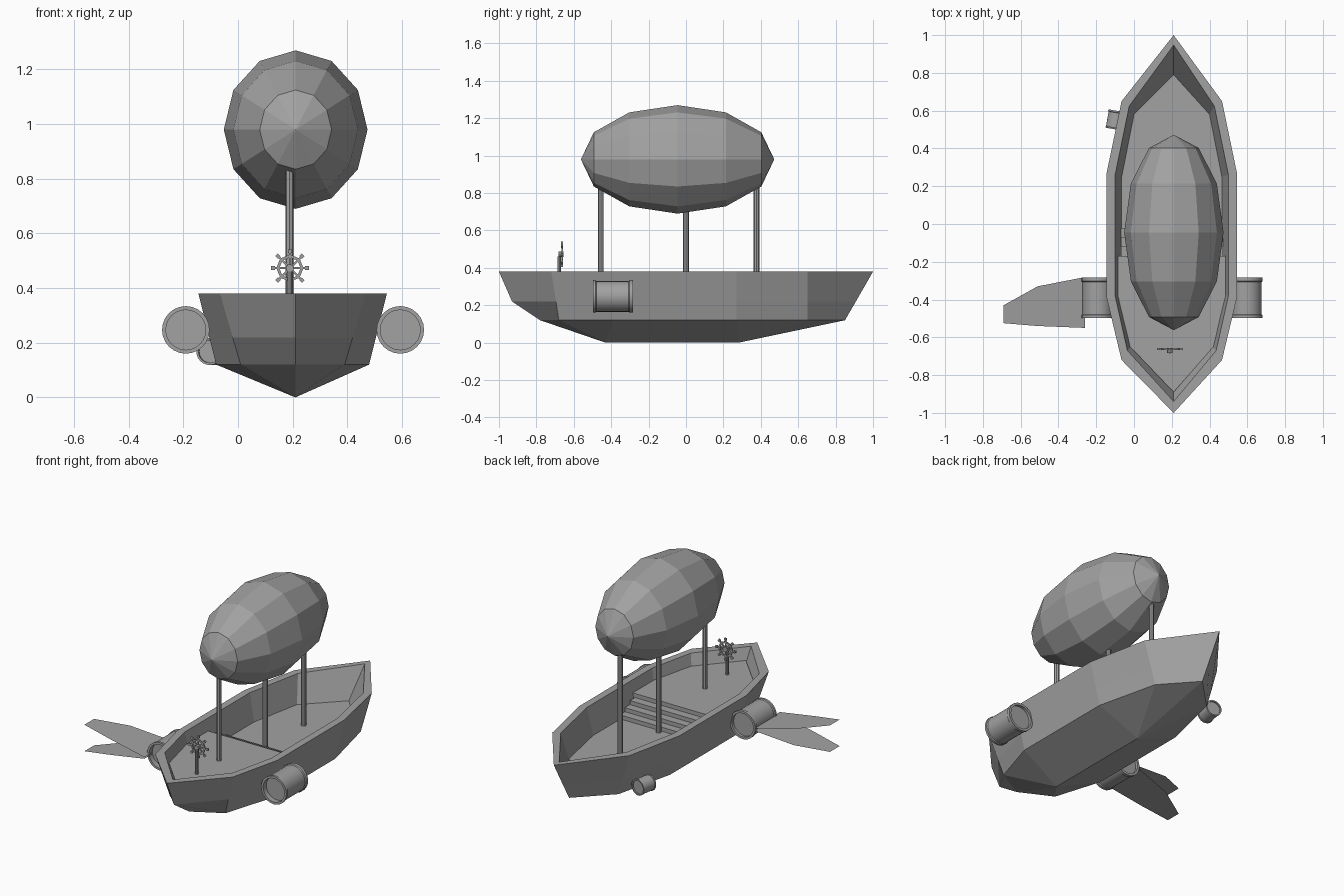
import bpy, bmesh, math
from mathutils import Vector, Matrix

if "Cube" in bpy.data.objects:
    bpy.data.objects.remove(bpy.data.objects["Cube"])

grey = bpy.data.materials.new("plain_grey")
grey.use_nodes = True
COLOUR = (0.36, 0.36, 0.36, 1)
grey.diffuse_color = COLOUR
grey.node_tree.nodes["Principled BSDF"].inputs["Base Color"].default_value = COLOUR

CX = 0.2        # hull centreline
DECK, UPPER, RIM = 0.21, 0.31, 0.38


def finish(name, bm, smooth=False):
    bmesh.ops.recalc_face_normals(bm, faces=bm.faces[:])
    mesh = bpy.data.meshes.new(name)
    bm.to_mesh(mesh)
    bm.free()
    mesh.materials.append(grey)
    ob = bpy.data.objects.new(name, mesh)
    bpy.context.collection.objects.link(ob)
    if smooth:
        bpy.ops.object.select_all(action='DESELECT')
        ob.select_set(True)
        bpy.context.view_layer.objects.active = ob
        bpy.ops.object.shade_smooth_by_angle(angle=math.radians(35))
    return ob


def outline(bm, z, tip_front, sides, tip_back):
    """Boat-shaped ring: front tip, one side, back tip, mirrored side."""
    pts = [(0.01, tip_front)] + sides + [(0.01, tip_back)]
    pts += [(-x, y) for x, y in reversed(sides)]
    return [bm.verts.new((CX + x, y, z)) for x, y in pts]


def bridge(bm, a, b):
    n = len(a)
    for i in range(n):
        j = (i + 1) % n
        bm.faces.new((a[i], a[j], b[j], b[i]))


def rod(name, start, end, radius, sides=8):
    start, end = Vector(start), Vector(end)
    d = end - start
    bm = bmesh.new()
    turn = d.to_track_quat('Z', 'Y').to_matrix().to_4x4()
    bmesh.ops.create_cone(bm, cap_ends=True, segments=sides, radius1=radius,
                          radius2=radius, depth=d.length,
                          matrix=Matrix.Translation((start + end) / 2) @ turn)
    return finish(name, bm, True)


def box(bm, centre, size, turn=Matrix()):
    bmesh.ops.create_cube(bm, size=1, matrix=Matrix.Translation(centre) @ turn
                          @ Matrix.Diagonal((*size, 1)))


def lathe(name, profile, place, sides=24):
    """Spin (radius, along) points about local y."""
    bm = bmesh.new()
    rings = []
    for r, y in profile:
        rings.append([bm.verts.new((r * math.cos(a), y, r * math.sin(a)))
                      for a in (math.tau * i / sides for i in range(sides))])
    for a, b in zip(rings, rings[1:]):
        bridge(bm, a, b)
    bm.faces.new(rings[0])
    bm.faces.new(rings[-1])
    bm.transform(place)
    return finish(name, bm, True)


# Hull: deck floor, inner wall, rim, outer wall, chine and keel
bm = bmesh.new()
floor_sides = [(.2, -.63), (.265, -.37), (.265, .25), (.2, .58)]
rings = [
    outline(bm, DECK, -.84, floor_sides, .79),
    outline(bm, RIM, -.94, [(.235, -.67), (.3, -.38), (.3, .26), (.225, .625)], .947),
    outline(bm, RIM, -1, [(.266, -.72), (.345, -.39), (.345, .27), (.266, .65)], 1),
    outline(bm, .22, -.93, [(.22, -.695), (.305, -.39), (.305, .27), (.22, .65)], .908),
    outline(bm, .12, -.78, [(.19, -.68), (.28, -.39), (.28, .27), (.19, .65)], .85),
]
for a, b in zip(rings, rings[1:]):
    bridge(bm, a, b)
bm.faces.new(rings[0])
chine = rings[-1]
keel_front = bm.verts.new((CX + .01, -.43, 0))
keel_back = bm.verts.new((CX + .01, .28, 0))
for i in range(10):
    a, b = chine[i], chine[(i + 1) % 10]
    if i in (2, 7):
        ends = (keel_back, keel_front) if i == 2 else (keel_front, keel_back)
        bm.faces.new((a, b, *ends))
    else:
        bm.faces.new((a, b, keel_back if 3 <= i <= 6 else keel_front))
finish("hull", bm)

# Raised front deck
bm = bmesh.new()


def deck_ring(z, tip, sides):
    pts = [(0.01, tip)] + sides + [(-x, y) for x, y in reversed(sides)]
    return [bm.verts.new((CX + x, y, z)) for x, y in pts]


low = deck_ring(DECK, -.84, floor_sides[:2] + [(.265, -.17)])
top = deck_ring(UPPER, -.89, [(.22, -.65), (.286, -.38), (.286, -.17)])
bridge(bm, low, top)
bm.faces.new(top)
bm.faces.new(low)
finish("front_deck", bm)

# Stairs between the two decks
bm = bmesh.new()
for i in range(3):
    height = (UPPER - DECK) * (3 - i) / 4
    box(bm, (CX, -.145 + .05 * i, DECK + height / 2), (.54, .05, height))
finish("stairs", bm)

# Balloon and its three posts
bm = bmesh.new()
bmesh.ops.create_uvsphere(
    bm, u_segments=12, v_segments=6, radius=1,
    matrix=Matrix.Translation((.211, -.045, .98))
    @ Matrix.Diagonal((.263, .517, .29, 1)) @ Matrix.Rotation(math.pi / 2, 4, 'X'))
finish("balloon", bm)
for name, y, base in (("front_post", -.455, UPPER), ("middle_post", 0, DECK),
                      ("rear_post", .377, DECK)):
    rod(name, (.188, y, base - .01), (.188, y, .9), .015)

# Steering wheel on its stand
hub = Vector((.19, -.662, .473))
rod("wheel_stand", (.19, -.677, UPPER - .01), (.19, -.677, .46), .009)
rod("wheel_hub", hub - Vector((0, .02, 0)), hub + Vector((0, .006, 0)), .015)
bm = bmesh.new()
for i in range(8):
    turn = Matrix.Rotation(i * math.pi / 4, 4, 'Y')
    box(bm, hub + turn @ Vector((0, 0, .034)), (.008, .006, .068), turn)
    box(bm, hub + turn @ Vector((0, 0, .062)), (.014, .01, .014), turn)
    rim_turn = Matrix.Rotation((i + .5) * math.pi / 4, 4, 'Y')
    box(bm, hub + rim_turn @ Vector((0, 0, .041)), (.036, .008, .01), rim_turn)
finish("steering_wheel", bm)

# Side engines: drums with lips and recessed ends
drum = [(.073, -.075), (.073, -.107), (.087, -.107), (.087, -.093), (.082, -.088),
        (.082, .083), (.087, .088), (.087, .107), (.073, .107), (.073, .09)]
for name, x in (("right_engine", -.191), ("left_engine", .594)):
    lathe(name, drum, Matrix.Translation((x, -.39, .247)))
lathe("small_thruster", [(r * .57, y * .46) for r, y in drum],
      Matrix.Translation((-.095, .55, .168)) @ Matrix.Rotation(math.radians(-10), 4, 'Z'))

# Two thin fins spreading up and down from the right engine
fin = [(-.26, -.29), (-.28, -.285), (-.51, -.33), (-.69, -.43), (-.69, -.525),
       (-.51, -.54), (-.26, -.55)]
for name, way in (("upper_fin", 1), ("lower_fin", -1)):
    bm = bmesh.new()
    bm.faces.new([bm.verts.new((x, y, .24 + way * (.005 + .18 * (-.26 - x))))
                  for x, y in fin])
    finish(name, bm)
